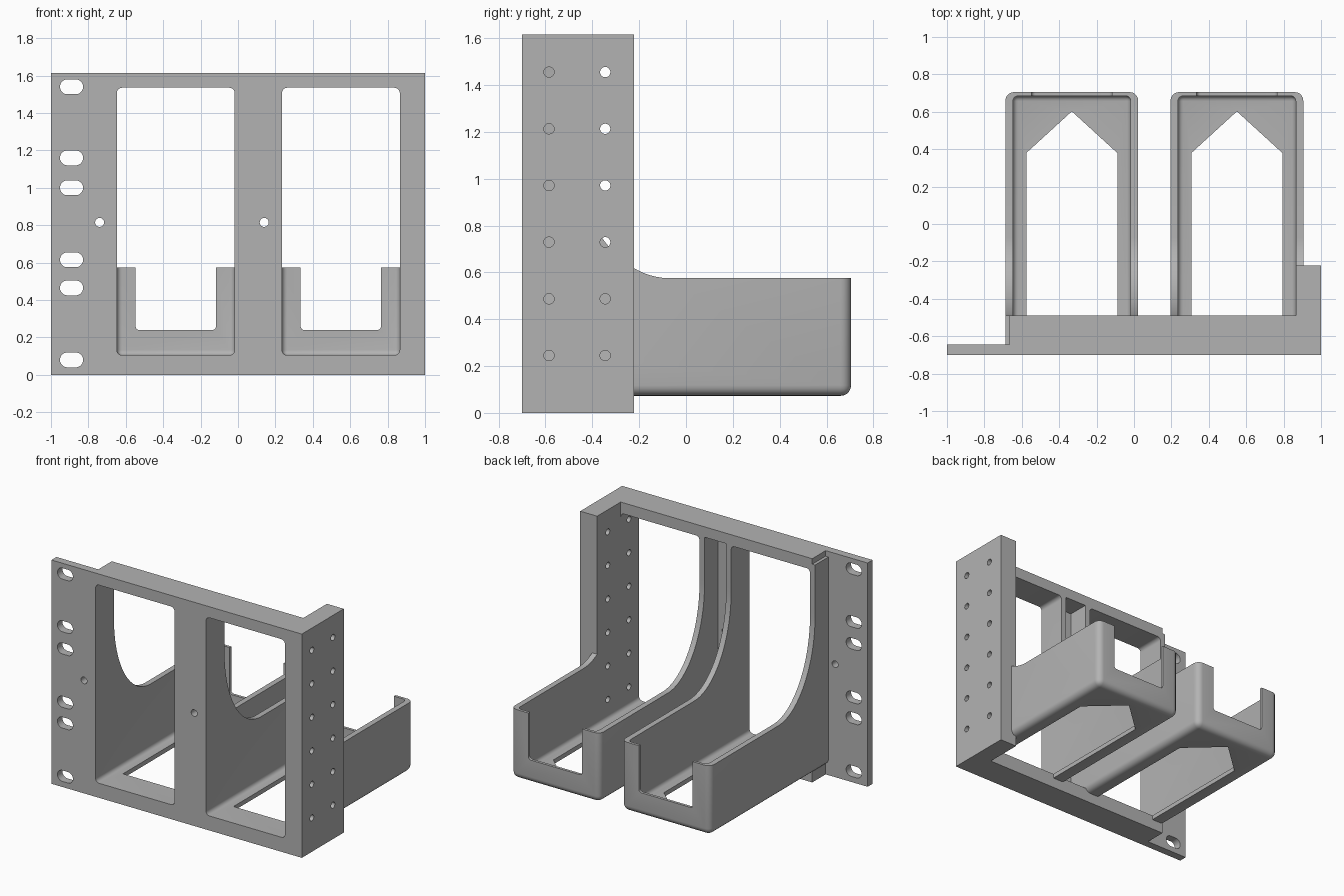
import bpy, bmesh, math
from mathutils import Vector

if "Cube" in bpy.data.objects:
    bpy.data.objects.remove(bpy.data.objects["Cube"])

grey = bpy.data.materials.new("grey")
grey.diffuse_color = (0.45, 0.45, 0.45, 1)
grey.use_nodes = True
grey.node_tree.nodes["Principled BSDF"].inputs["Base Color"].default_value = grey.diffuse_color


def finish(name, bm):
    bmesh.ops.recalc_face_normals(bm, faces=bm.faces)
    me = bpy.data.meshes.new(name)
    bm.to_mesh(me)
    bm.free()
    me.materials.append(grey)
    ob = bpy.data.objects.new(name, me)
    bpy.context.collection.objects.link(ob)
    return ob


def box(name, x0, x1, y0, y1, z0, z1, radius=0):
    bm = bmesh.new()
    bmesh.ops.create_cube(bm, size=1)
    for v in bm.verts:
        v.co = ((x0 + x1) / 2 + v.co.x * (x1 - x0),
                (y0 + y1) / 2 + v.co.y * (y1 - y0),
                (z0 + z1) / 2 + v.co.z * (z1 - z0))
    if radius:
        bmesh.ops.bevel(bm, geom=bm.edges[:], offset=radius, segments=5,
                        profile=0.5, affect='EDGES')
    return finish(name, bm)


def prism(name, points, axis, a, b):
    """Extrude a 2D outline along one axis from a to b."""
    def place(p, t):
        co = list(p)
        co.insert("xyz".index(axis), t)
        return Vector(co)
    bm = bmesh.new()
    face = bm.faces.new([bm.verts.new(place(p, a)) for p in points])
    out = bmesh.ops.extrude_face_region(bm, geom=[face])
    shift = place((0, 0), b - a)
    for g in out["geom"]:
        if isinstance(g, bmesh.types.BMVert):
            g.co += shift
    return finish(name, bm)


def slot(cx, cy, r, half=0.0, n=24):
    """Circle outline, stretched to a stadium when half > 0."""
    pts = []
    for i in range(n):
        t = 2 * math.pi * (i + 0.5) / n
        c = math.cos(t)
        pts.append((cx + r * c + math.copysign(half, c), cy + r * math.sin(t)))
    return pts


def combine(ob, operation, tools):
    bpy.context.view_layer.objects.active = ob
    for tool in tools:
        m = ob.modifiers.new("cut", 'BOOLEAN')
        m.operation, m.solver, m.object = operation, 'EXACT', tool
        bpy.ops.object.modifier_apply(modifier=m.name)
        bpy.data.objects.remove(tool)


def smooth(ob):
    bpy.ops.object.select_all(action='DESELECT')
    ob.select_set(True)
    bpy.context.view_layer.objects.active = ob
    bpy.ops.object.shade_smooth_by_angle(angle=math.radians(30))


TRAYS = {"left_tray": -0.3325, "right_tray": 0.55}
H = 1.615


def opening(cx):
    return box("opening_cutter", cx - 0.315, cx + 0.315, -0.9, 0.685, 0.105, 1.535, 0.028)


def side_holes():
    return [prism("hole_cutter", slot(y, 0.245 + 0.242 * i, 0.022), 'x', 0.8, 1.1)
            for y in (-0.585, -0.345) for i in range(6)]


# Front plate with top beam, bottom beam and deep right wall
frame = box("front_frame", -1, 1, -0.70, -0.643, 0, H)
combine(frame, 'UNION', [
    box("top_beam", -0.665, 0.95, -0.68, -0.49, 1.54, H),
    box("bottom_beam", -0.665, 0.95, -0.68, -0.49, 0, 0.1),
    box("right_wall", 0.865, 1, -0.70, -0.222, 0, H)])
cuts = [opening(cx) for cx in TRAYS.values()]
# Mounting slots and small screw holes
cuts += [prism("slot_cutter", slot(-0.89, z, 0.04, 0.022), 'y', -0.8, -0.6)
         for z in (0.08, 0.465, 0.615, 1.0, 1.16, 1.54)]
cuts += [prism("screw_cutter", slot(x, 0.815, 0.024), 'y', -0.8, -0.6) for x in (-0.74, 0.14)]
combine(frame, 'DIFFERENCE', cuts + side_holes())
smooth(frame)

# Side outline of a tray: low rear walls sweeping up to the frame
outline = [(-0.67, 0.0), (0.9, 0.0), (0.9, 0.575)]
for i in range(25):
    t = math.pi / 2 * i / 24
    outline.append((-0.07 - 0.42 * math.sin(t), 0.575 + 0.63 * (1 - math.cos(t))))
outline += [(-0.49, 1.575), (-0.67, 1.575)]

for name, cx in TRAYS.items():
    tray = box(name, cx - 0.355, cx + 0.355, -0.9, 0.705, 0.073, 1.9, 0.045)
    combine(tray, 'INTERSECT', [prism("side_outline", outline, 'x', cx - 0.5, cx + 0.5)])
    # Rear notch and pointed floor window
    window = [(cx - 0.243, -0.49), (cx + 0.243, -0.49), (cx + 0.243, 0.38),
              (cx, 0.602), (cx - 0.243, 0.38)]
    cuts = [opening(cx),
            box("notch_cutter", cx - 0.215, cx + 0.215, 0.6, 0.8, 0.24, 1.0, 0.02),
            prism("window_cutter", window, 'z', 0.0, 0.2)]
    if cx > 0:
        cuts += side_holes()
    combine(tray, 'DIFFERENCE', cuts)
    smooth(tray)
